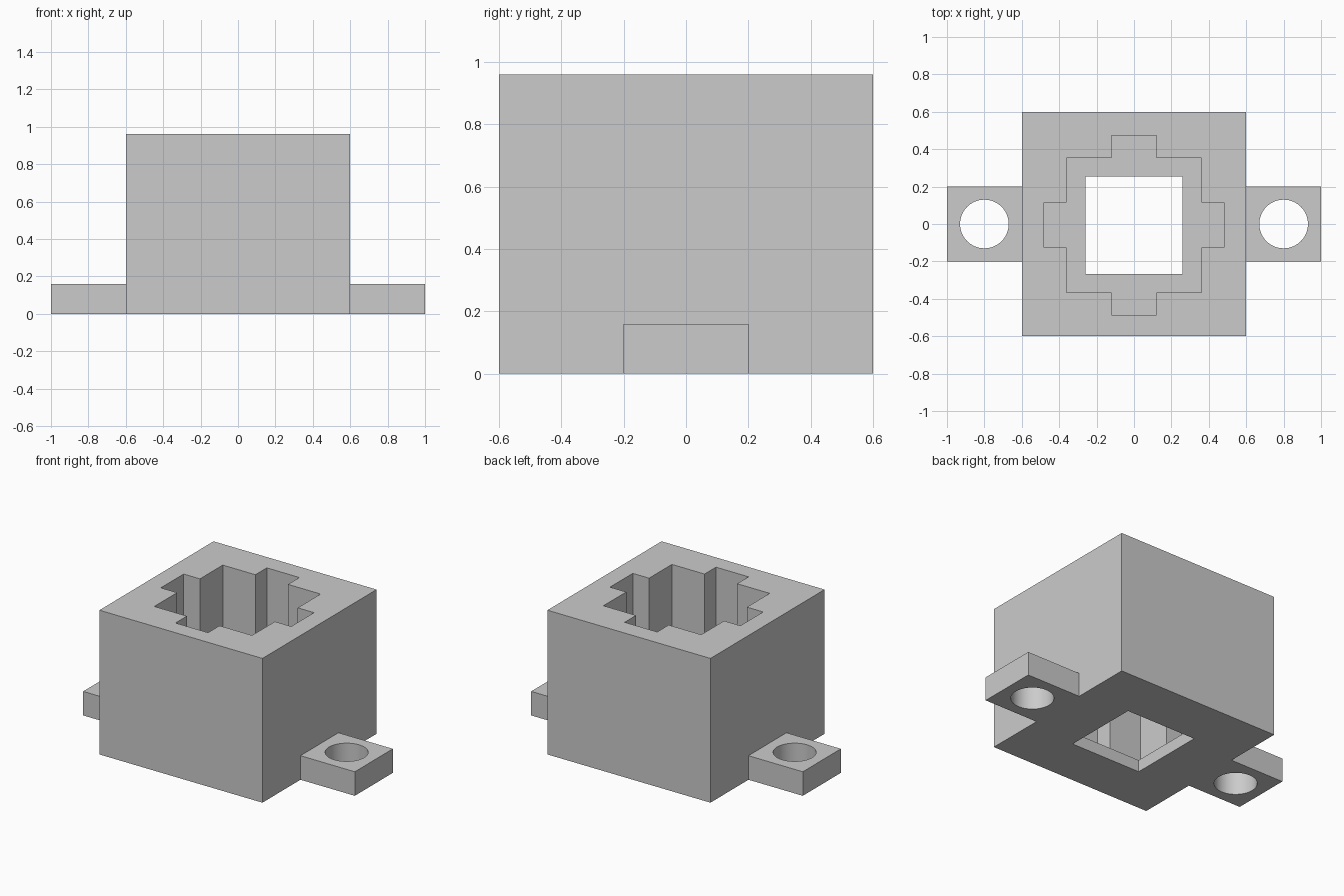
import bpy, bmesh, math
from mathutils import Matrix, Vector

cube = bpy.data.objects.get("Cube")
if cube:
    bpy.data.objects.remove(cube, do_unlink=True)

grey = bpy.data.materials.new("plain grey")
grey.use_nodes = True
grey.diffuse_color = (0.6, 0.6, 0.6, 1)
grey.node_tree.nodes["Principled BSDF"].inputs["Base Color"].default_value = grey.diffuse_color


def prism(name, outline, bottom, top):
    """Extrude a counter-clockwise outline from bottom to top."""
    bm = bmesh.new()
    base = bm.faces.new([bm.verts.new((x, y, bottom)) for x, y in outline])
    extruded = bmesh.ops.extrude_face_region(bm, geom=[base], use_keep_orig=True)
    verts = [v for v in extruded["geom"] if isinstance(v, bmesh.types.BMVert)]
    bmesh.ops.translate(bm, verts=verts, vec=(0, 0, top - bottom))
    bmesh.ops.recalc_face_normals(bm, faces=bm.faces)
    mesh = bpy.data.meshes.new(name)
    bm.to_mesh(mesh)
    bm.free()
    mesh.materials.append(grey)
    obj = bpy.data.objects.new(name, mesh)
    bpy.context.collection.objects.link(obj)
    return obj


def rectangle(x, y, half_x, half_y):
    return [(x + sx * half_x, y + sy * half_y)
            for sx, sy in ((-1, -1), (1, -1), (1, 1), (-1, 1))]


def circle(x, y, radius, sides=64):
    return [(x + radius * math.cos(math.tau * i / sides),
             y + radius * math.sin(math.tau * i / sides)) for i in range(sides)]


def cut(target, cutter):
    mod = target.modifiers.new("cut", 'BOOLEAN')
    mod.operation = 'DIFFERENCE'
    mod.solver = 'EXACT'
    mod.object = cutter
    bpy.ops.object.select_all(action='DESELECT')
    target.select_set(True)
    bpy.context.view_layer.objects.active = target
    bpy.ops.object.modifier_apply(modifier=mod.name)
    bpy.data.objects.remove(cutter, do_unlink=True)


# Square pocket with a notch in each side, made from one repeated quarter
SHIFT = -0.006
quarter = [(0.48, -0.12), (0.48, 0.12), (0.36, 0.12), (0.36, 0.36), (0.12, 0.36)]
pocket = []
for turn in range(4):
    rotation = Matrix.Rotation(turn * math.pi / 2, 2)
    for point in quarter:
        p = rotation @ Vector(point)
        # Each quarter ends where the next notch begins
        pocket.append((p.x, p.y + SHIFT))

# Housing with a thin floor and a square opening through it
housing = prism("housing", rectangle(0, 0, 0.6, 0.6), 0, 0.96)
cut(housing, prism("pocket_cutter", pocket, 0.08, 1.2))
cut(housing, prism("opening_cutter", rectangle(0, SHIFT, 0.26, 0.26), -0.2, 0.4))

# Mounting tabs with round screw holes
for side, name in ((1, "left_mounting_tab"), (-1, "right_mounting_tab")):
    tab = prism(name, rectangle(side * 0.8, 0, 0.2, 0.2), 0, 0.16)
    cut(tab, prism("hole_cutter", circle(side * 0.8, 0, 0.13), -0.2, 0.4))
    bpy.ops.object.shade_smooth_by_angle(angle=math.radians(30))
